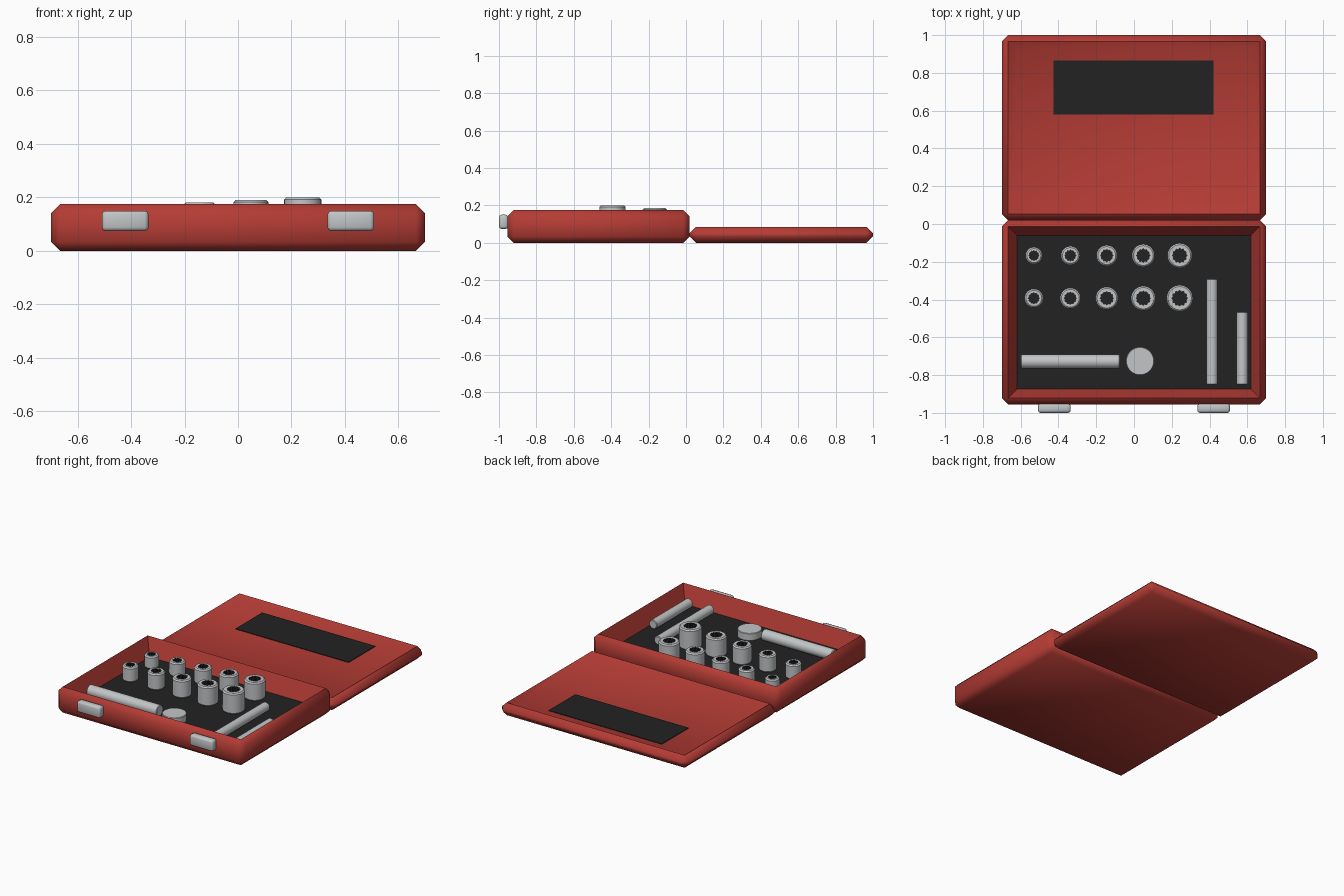
import bpy, bmesh, math
from mathutils import Matrix, Vector

if "Cube" in bpy.data.objects:
    bpy.data.objects.remove(bpy.data.objects["Cube"], do_unlink=True)


def material(name, colour):
    mat = bpy.data.materials.new(name)
    mat.use_nodes = True
    mat.diffuse_color = (*colour, 1)
    mat.node_tree.nodes["Principled BSDF"].inputs["Base Color"].default_value = (*colour, 1)
    return mat


RED = material("red_case", (0.46, 0.045, 0.035))
STEEL = material("steel", (0.54, 0.56, 0.57))
BLACK = material("black_foam", (0.016, 0.016, 0.016))


def finish(name, bm, mats, angle=35):
    bmesh.ops.recalc_face_normals(bm, faces=bm.faces)
    mesh = bpy.data.meshes.new(name)
    bm.to_mesh(mesh)
    bm.free()
    obj = bpy.data.objects.new(name, mesh)
    bpy.context.collection.objects.link(obj)
    for mat in mats:
        mesh.materials.append(mat)
    bpy.ops.object.select_all(action='DESELECT')
    obj.select_set(True)
    bpy.context.view_layer.objects.active = obj
    bpy.ops.object.shade_smooth_by_angle(angle=math.radians(angle))
    return obj


def box_bm(lo, hi, bevel=0, segments=1):
    """Box between two corners, optionally bevelled."""
    lo, hi = Vector(lo), Vector(hi)
    bm = bmesh.new()
    bmesh.ops.create_cube(bm, size=1, matrix=Matrix.Translation((lo + hi) / 2)
                          @ Matrix.Diagonal((*(hi - lo), 1)))
    if bevel:
        bmesh.ops.bevel(bm, geom=bm.edges[:], offset=bevel, segments=segments,
                        profile=0.5, affect='EDGES')
    return bm


def top_face(bm):
    bm.faces.ensure_lookup_table()
    return max(bm.faces, key=lambda f: f.calc_center_median().z)


def tray(name, lo, hi, depth, slope):
    """Chamfered box whose top is hollowed with sloping inner walls."""
    bm = box_bm(lo, hi, 0.034)
    top = top_face(bm)
    bmesh.ops.inset_region(bm, faces=[top], thickness=slope, use_even_offset=True)
    for v in top.verts:
        v.co.z -= depth
    return finish(name, bm, [RED], 50)


def cylinder_bm(radius, length, chamfer, sides=32):
    """Upright cylinder on z = 0 with chamfered rims."""
    bm = bmesh.new()
    bmesh.ops.create_cone(bm, cap_ends=True, segments=sides, radius1=radius, radius2=radius,
                          depth=length, matrix=Matrix.Translation((0, 0, length / 2)))
    rims = [e for e in bm.edges if abs(e.verts[0].co.z - e.verts[1].co.z) < 1e-5]
    bmesh.ops.bevel(bm, geom=rims, offset=chamfer, segments=1, affect='EDGES')
    return bm


def bar(name, radius, start, turn):
    """Lying round bar; turn rotates the upright cylinder onto its axis."""
    start, end = Vector(start), Vector(turn)
    bm = cylinder_bm(radius, (end - start).length, 0.004)
    rot = (end - start).to_track_quat('Z', 'Y').to_matrix().to_4x4()
    bm.transform(Matrix.Translation(start) @ rot)
    return finish(name, bm, [STEEL])


def socket(name, x, y, radius, height):
    """Socket with a dark twelve-point hole sunk into its top."""
    bm = cylinder_bm(radius, height, 0.008, 24)
    top = top_face(bm)
    bmesh.ops.inset_region(bm, faces=[top], thickness=0.005, use_even_offset=True)
    for i, loop in enumerate(top.loops):
        v = loop.vert
        reach = radius * (0.6 if i % 2 else 0.5) / v.co.xy.length
        v.co.x *= reach
        v.co.y *= reach
    hole = bmesh.ops.extrude_discrete_faces(bm, faces=[top])["faces"][0]
    for v in hole.verts:
        v.co.z -= height * 0.6
    hole.material_index = 1
    for e in hole.edges:
        for f in e.link_faces:
            f.material_index = 1
    bm.transform(Matrix.Translation((x, y, FOAM)))
    return finish(name, bm, [STEEL, BLACK])


FOAM = 0.06

# Case halves, lying open
tray("case_base", (-0.70, -0.955, 0), (0.70, 0.02, 0.175), 0.125, 0.05)
tray("case_lid", (-0.70, 0.02, 0), (0.70, 1.0, 0.085), 0.03, 0.045)

# Foam bed and the dark panel inside the lid
finish("foam_bed", box_bm((-0.619, -0.874, 0.045), (0.619, -0.061, FOAM)), [BLACK])
finish("lid_panel", box_bm((-0.425, 0.58, 0.053), (0.422, 0.865, 0.059)), [BLACK])

# Front latches
for side, x in (("right", -0.422), ("left", 0.422)):
    bm = box_bm((x - 0.087, -1.0, 0.074), (x + 0.087, -0.95, 0.15), 0.014, 2)
    finish(side + "_latch", bm, [STEEL], 50)

# Two rows of sockets, growing towards the left
for i in range(5):
    x = -0.53 + 0.193 * i
    socket(f"front_socket_{i + 1}", x, -0.393, 0.05 + 0.005 * i, 0.1 + 0.01 * i)
    socket(f"back_socket_{i + 1}", x, -0.167, 0.045 + 0.0052 * i, 0.085 + 0.01 * i)

# Ratchet handle and head, extension bars
bar("ratchet_handle", 0.037, (-0.60, -0.728, FOAM + 0.036), (-0.075, -0.728, FOAM + 0.036))
bm = cylinder_bm(0.075, 0.05, 0.003, 40)
bm.transform(Matrix.Translation((0.032, -0.726, FOAM)))
finish("ratchet_head", bm, [STEEL])
bar("long_extension", 0.03, (0.413, -0.85, FOAM + 0.03), (0.413, -0.29, FOAM + 0.03))
bar("short_extension", 0.03, (0.573, -0.85, FOAM + 0.03), (0.573, -0.465, FOAM + 0.03))
